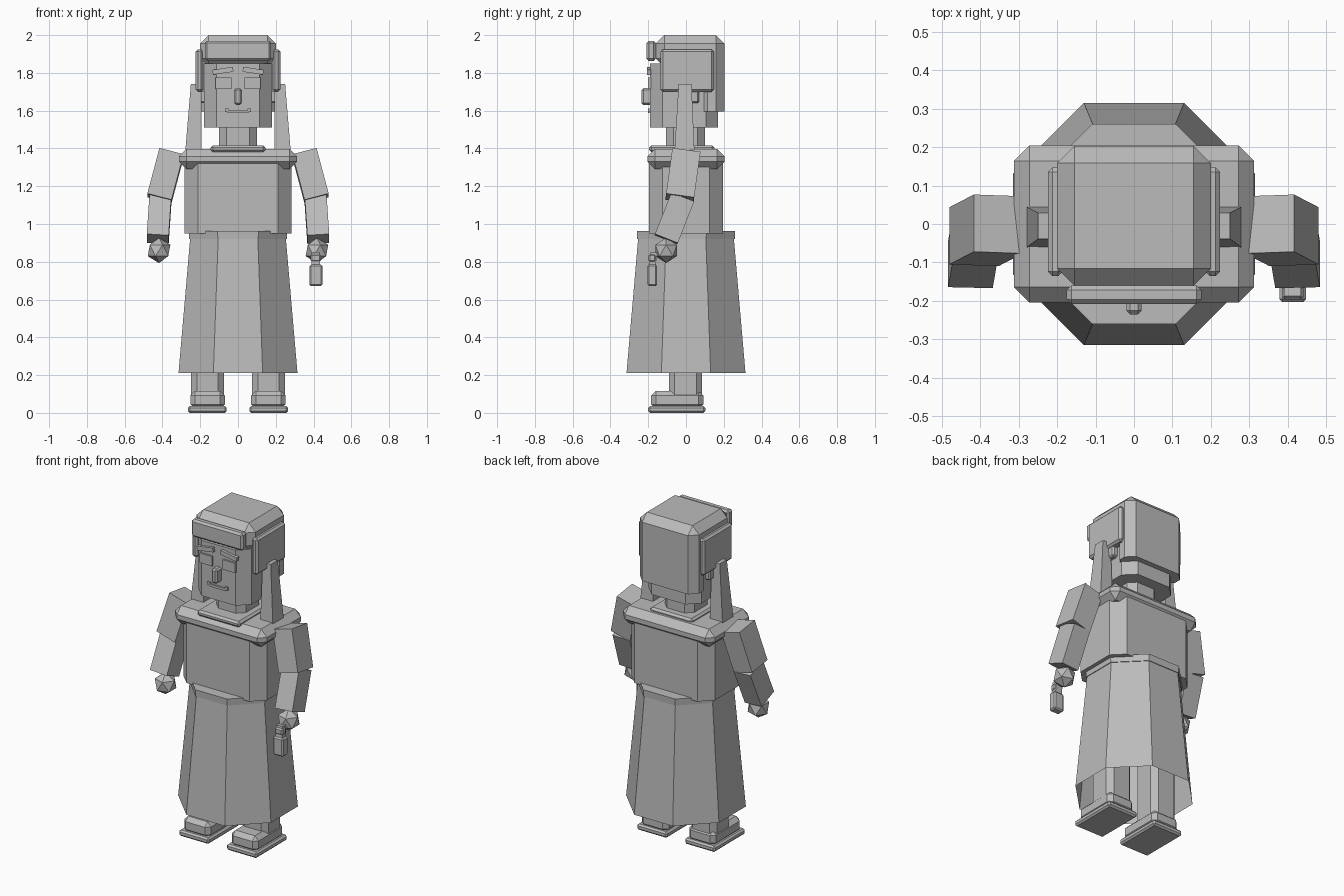
import bpy, bmesh, math
from mathutils import Matrix, Vector

if "Cube" in bpy.data.objects:
    bpy.data.objects.remove(bpy.data.objects["Cube"], do_unlink=True)

grey = bpy.data.materials.new("plain grey")
grey.use_nodes = True
grey.diffuse_color = (0.5, 0.5, 0.5, 1)
grey.node_tree.nodes["Principled BSDF"].inputs["Base Color"].default_value = (0.5, 0.5, 0.5, 1)


def finish(name, bm):
    bmesh.ops.recalc_face_normals(bm, faces=bm.faces[:])
    mesh = bpy.data.meshes.new(name)
    bm.to_mesh(mesh)
    bm.free()
    mesh.materials.append(grey)
    obj = bpy.data.objects.new(name, mesh)
    bpy.context.collection.objects.link(obj)
    return obj


def box(name, x, y, z, bevel=0.0, upright=0.0, turn=0.0):
    """Box from (low, high) ranges; bevel cuts all edges, upright only vertical ones."""
    bm = bmesh.new()
    bmesh.ops.create_cube(bm, size=1)
    size = Vector((x[1] - x[0], y[1] - y[0], z[1] - z[0]))
    bmesh.ops.scale(bm, vec=size, verts=bm.verts[:])
    edges = bm.edges[:]
    if upright:
        edges = [e for e in edges if abs(e.verts[0].co.z - e.verts[1].co.z) > 1e-5]
    if bevel or upright:
        bmesh.ops.bevel(bm, geom=edges, offset=bevel or upright, segments=1,
                        affect='EDGES', profile=0.5)
    centre = Vector((sum(x) / 2, sum(y) / 2, sum(z) / 2))
    bm.transform(Matrix.Translation(centre) @ Matrix.Rotation(turn, 4, 'Y'))
    return finish(name, bm)


def limb(name, top, bottom, width, depth, taper=1.0):
    """Square-cut bar between two points; taper scales the top end."""
    top, bottom = Vector(top), Vector(bottom)
    up = top - bottom
    zaxis = up.normalized()
    yaxis = zaxis.cross(Vector((1, 0, 0))).normalized()
    xaxis = yaxis.cross(zaxis)
    bm = bmesh.new()
    bmesh.ops.create_cube(bm, size=1)
    for v in bm.verts:
        k = taper if v.co.z > 0 else 1
        v.co = (top + bottom) / 2 + xaxis * v.co.x * width * k + yaxis * v.co.y * depth * k + up * v.co.z
    return finish(name, bm)


def octagon(name, rings, capped=True):
    """Eight-sided shell through (half width, height) rings."""
    bm = bmesh.new()
    loops = []
    for r, z in rings:
        rad = r / math.cos(math.pi / 8)
        angles = [math.pi / 8 + i * math.pi / 4 for i in range(8)]
        loops.append([bm.verts.new((rad * math.cos(a), rad * math.sin(a), z)) for a in angles])
    for low, high in zip(loops, loops[1:]):
        for i in range(8):
            j = (i + 1) % 8
            bm.faces.new((low[i], low[j], high[j], high[i]))
    bm.faces.new(loops[-1])
    if capped:
        bm.faces.new(loops[0][::-1])
    return finish(name, bm)


def pair(s, low, high):
    return tuple(sorted((s * low, s * high)))


# Clothing and body
octagon("skirt", [(0.315, 0.21), (0.252, 0.94)], capped=False)
octagon("belt", [(0.258, 0.92), (0.26, 0.962)])
box("torso", (-0.283, 0.283), (-0.195, 0.195), (0.95, 1.32), upright=0.07)
box("shoulder_yoke", (-0.312, 0.312), (-0.204, 0.204), (1.29, 1.398), bevel=0.04)
box("collar", (-0.145, 0.145), (-0.195, 0.15), (1.38, 1.416), bevel=0.012)
box("neck", (-0.1, 0.1), (-0.105, 0.1), (1.38, 1.53), upright=0.04)

# Head and face
box("head", (-0.18, 0.18), (-0.19, 0.17), (1.51, 1.85), upright=0.065)
box("hair_cap", (-0.2, 0.2), (-0.16, 0.203), (1.83, 2.0), bevel=0.045)
box("back_hair", (-0.2, 0.2), (0.07, 0.203), (1.595, 1.9), upright=0.045)
box("hair_sides", (-0.2, 0.2), (-0.12, 0.1), (1.7, 1.92))
box("fringe", (-0.175, 0.175), (-0.208, -0.16), (1.863, 1.97), bevel=0.012)
box("nose", (-0.02, 0.02), (-0.235, -0.18), (1.63, 1.72), bevel=0.01)
box("mouth", (-0.055, 0.055), (-0.2, -0.185), (1.587, 1.602))

for side, s in (("left", 1), ("right", -1)):
    # Facial details
    box(side + "_eye", pair(s, 0.035, 0.12), (-0.2, -0.185), (1.715, 1.775))
    box(side + "_eyebrow", pair(s, 0.025, 0.135), (-0.207, -0.185), (1.798, 1.824), turn=s * 0.15)
    box(side + "_mouth_corner", pair(s, 0.05, 0.07), (-0.2, -0.185), (1.594, 1.612))
    box(side + "_ear", pair(s, 0.17, 0.21), (-0.02, 0.07), (1.64, 1.76), bevel=0.008)

    # Side hair and hanging locks
    box(side + "_hair_panel", pair(s, 0.185, 0.224), (-0.135, 0.147), (1.70, 1.925), bevel=0.012)
    limb(side + "_lock", (s * 0.222, -0.005, 1.74), (s * 0.236, -0.008, 1.39), 0.085, 0.105, 0.65)

    # Arms and hands
    limb(side + "_upper_arm", (s * 0.352, 0, 1.376), (s * 0.416, -0.033, 1.135), 0.132, 0.15)
    limb(side + "_forearm", (s * 0.41, -0.018, 1.14), (s * 0.425, -0.105, 0.92), 0.116, 0.13)
    bm = bmesh.new()
    bmesh.ops.create_icosphere(bm, subdivisions=1, radius=0.067)
    bm.transform(Matrix.Translation((s * 0.418, -0.105, 0.86)))
    finish(side + "_hand", bm)

    # Legs and shoes
    box(side + "_leg", pair(s, 0.075, 0.248), (-0.09, 0.085), (0.09, 0.6), upright=0.03)
    box(side + "_shoe", pair(s, 0.07, 0.252), (-0.185, 0.092), (0.02, 0.117), bevel=0.025)
    box(side + "_sole", pair(s, 0.06, 0.265), (-0.2, 0.102), (0, 0.037), bevel=0.01)

# Hanging tassel in the left hand
limb("tassel_cord", (0.412, -0.17, 0.85), (0.412, -0.178, 0.78), 0.045, 0.035)
box("tassel_knot", (0.385, 0.44), (-0.198, -0.16), (0.8, 0.84), bevel=0.008)
box("tassel", (0.378, 0.447), (-0.203, -0.153), (0.672, 0.785), bevel=0.008)
